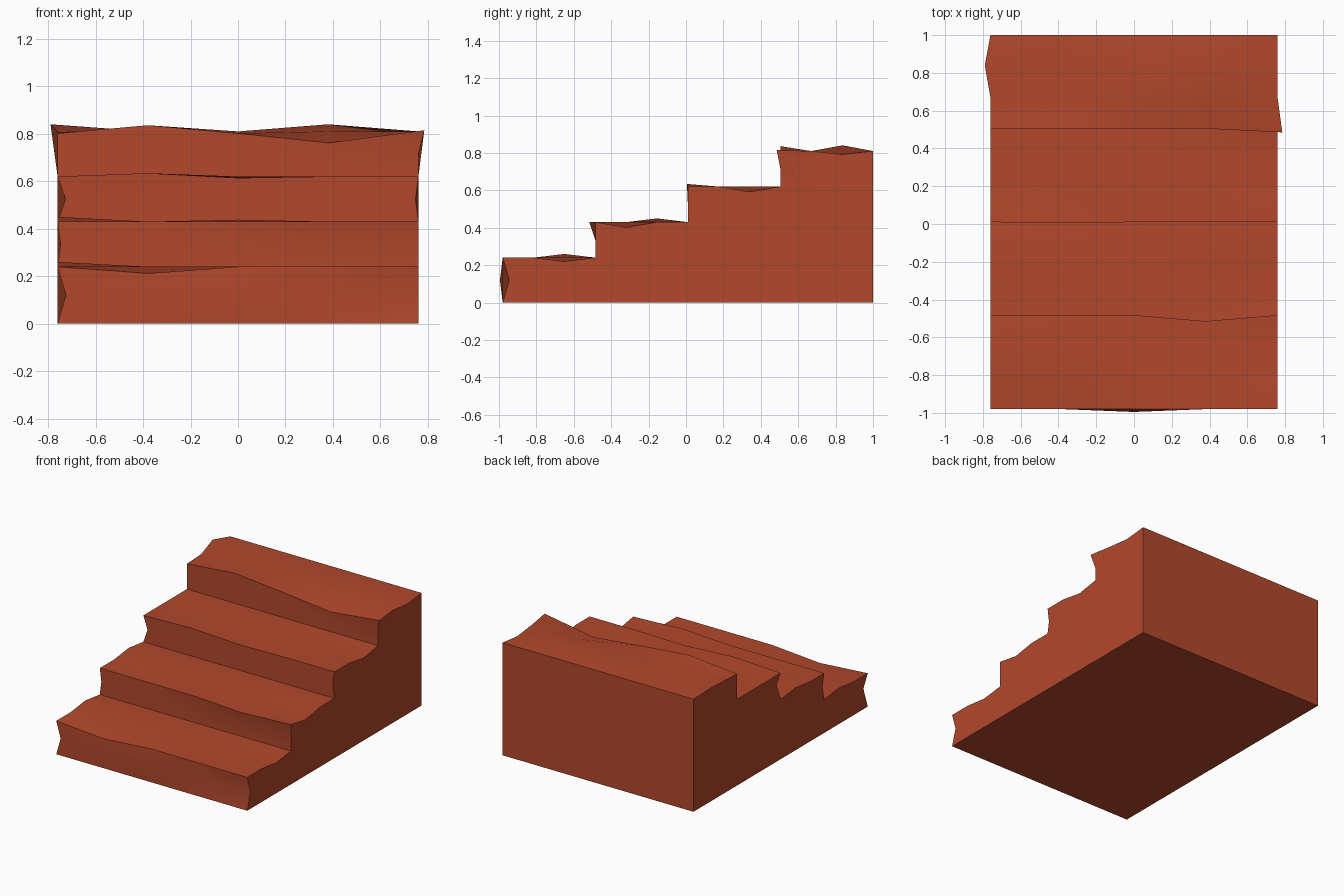
import bpy, bmesh

if "Cube" in bpy.data.objects:
    bpy.data.objects.remove(bpy.data.objects["Cube"])

# Worn four-step staircase: a regular stepped grid with a few chipped points
XS = [-0.76, -0.38, 0, 0.38, 0.76]
Y = [-0.98 + 0.165 * j for j in range(13)]
L = [0, 0.24, 0.43, 0.62, 0.81]
Z = [L[k // 2] if k % 2 == 0 else (L[k // 2] + L[k // 2 + 1]) / 2 for k in range(9)]
STEPS = 4

# Chips and dents: (column, depth index, half-level) -> offset
DENTS = {
    # first step
    (0, 0, 1): (0.035, 0, 0), (2, 0, 1): (0, -0.015, 0), (4, 0, 1): (0, 0.035, 0),
    (1, 0, 2): (0, 0, -0.028), (0, 2, 2): (0, 0, 0.02), (4, 2, 2): (0, 0, -0.02),
    # second step
    (0, 3, 3): (0.012, 0, 0), (3, 3, 4): (0, -0.032, 0),
    (4, 4, 4): (0, 0, -0.028), (0, 5, 4): (0, 0, 0.02), (2, 5, 4): (0, 0, 0.008),
    # third step
    (0, 6, 5): (0.033, 0, 0), (4, 6, 5): (-0.012, 0, 0),
    (1, 6, 6): (0, -0.005, 0.014), (2, 6, 6): (0, 0, -0.006),
    (4, 8, 6): (0, 0, -0.028),
    # fourth step
    (0, 9, 8): (0, 0, -0.008), (1, 9, 8): (0, 0, 0.026), (2, 9, 8): (0, 0, -0.008),
    (3, 9, 8): (0, 0, -0.048), (4, 9, 8): (0.025, -0.02, 0.005),
    (0, 11, 8): (-0.03, 0.005, 0.03), (3, 11, 8): (0, 0, 0.03), (4, 11, 8): (0, 0, -0.018),
}

bm = bmesh.new()
verts = {}


def v(c, j, k):
    key = (c, j, k)
    if key not in verts:
        d = DENTS.get(key, (0, 0, 0))
        verts[key] = bm.verts.new((XS[c] + d[0], Y[j] + d[1], Z[k] + d[2]))
    return verts[key]


def strip(path):
    # sweep a path of (depth, level) points across the width
    for (j0, k0), (j1, k1) in zip(path, path[1:]):
        for c in range(4):
            bm.faces.new([v(c, j0, k0), v(c + 1, j0, k0), v(c + 1, j1, k1), v(c, j1, k1)])


# Risers and treads
profile = [(0, 0)]
for s in range(STEPS):
    profile += [(3 * s, 2 * s + 1)]
    profile += [(3 * s + i, 2 * s + 2) for i in range(4)]
strip(profile)

# Back and underside
strip([(12, k) for k in (8, 6, 4, 2, 0)])
strip([(j, 0) for j in range(12, -1, -1)])

# Side walls
for c in (0, 4):
    for j in range(12):
        s = j // 3
        for k in range(s + 1):
            loop = [v(c, j, 2 * k), v(c, j + 1, 2 * k), v(c, j + 1, 2 * k + 2), v(c, j, 2 * k + 2)]
            if k == s and j == 3 * s:
                loop.append(v(c, j, 2 * k + 1))
            bm.faces.new(loop)

bmesh.ops.recalc_face_normals(bm, faces=bm.faces[:])
mesh = bpy.data.meshes.new("stairs")
bm.to_mesh(mesh)
bm.free()
stairs = bpy.data.objects.new("stairs", mesh)
bpy.context.collection.objects.link(stairs)

# Brick red colour
mat = bpy.data.materials.new("brick_red")
mat.diffuse_color = (0.45, 0.065, 0.025, 1)
mat.use_nodes = True
mat.node_tree.nodes["Principled BSDF"].inputs["Base Color"].default_value = mat.diffuse_color
mesh.materials.append(mat)

bpy.context.view_layer.objects.active = stairs
stairs.select_set(True)
bpy.ops.object.shade_smooth_by_angle(angle=0.52)
